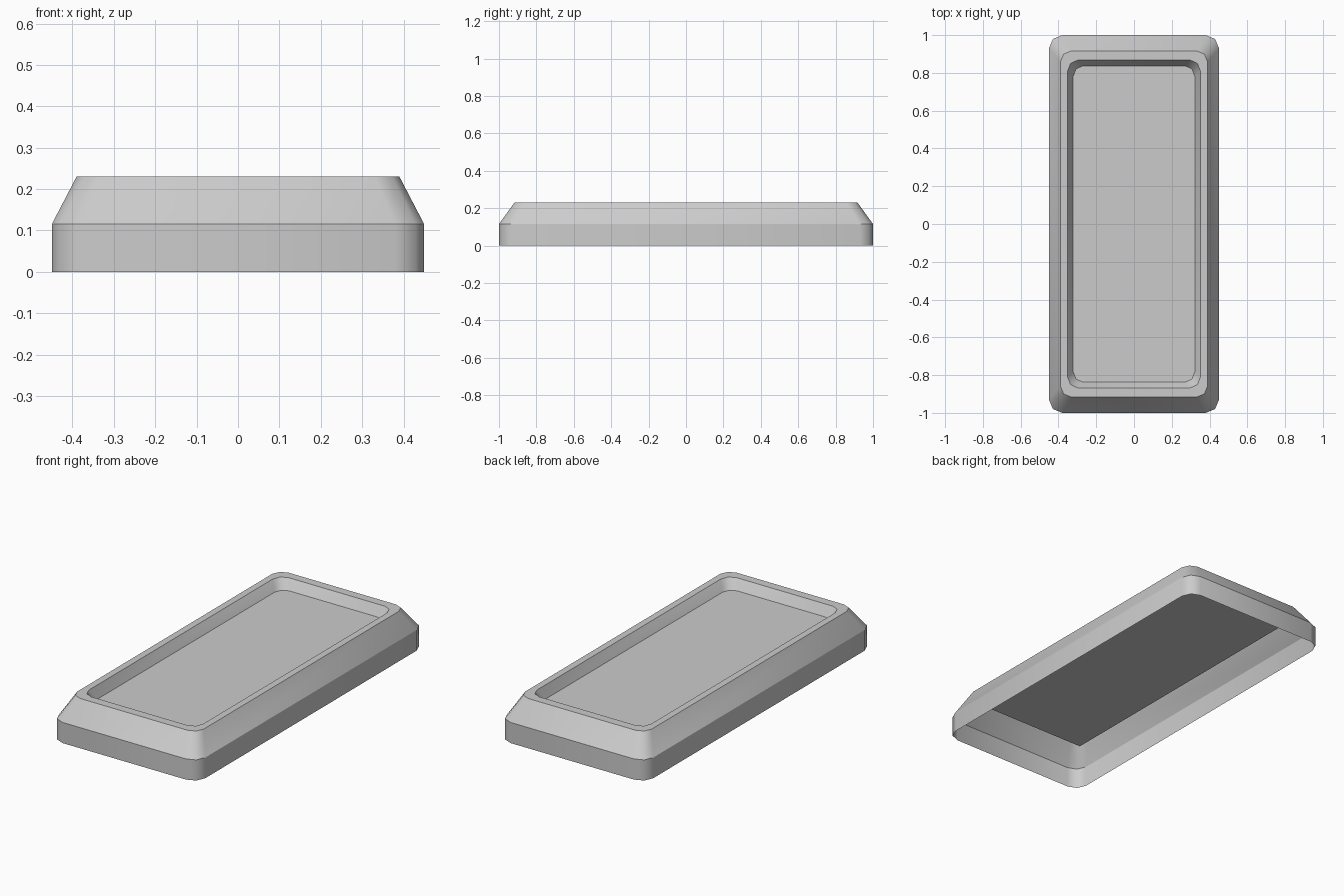
import bpy, bmesh
from math import cos, sin, pi

if "Cube" in bpy.data.objects:
    bpy.data.objects.remove(bpy.data.objects["Cube"])


def rounded_rect(hx, hy, z, rx, ry, segs=2):
    """Counter-clockwise loop of points with low-poly rounded corners."""
    pts = []
    for i, (sx, sy) in enumerate([(1, 1), (-1, 1), (-1, -1), (1, -1)]):
        for k in range(segs + 1):
            a = (i + k / segs) * pi / 2
            pts.append((sx * (hx - rx) + rx * cos(a), sy * (hy - ry) + ry * sin(a), z))
    return pts


def add_object(name, bm):
    me = bpy.data.meshes.new(name)
    bm.to_mesh(me)
    bm.free()
    ob = bpy.data.objects.new(name, me)
    bpy.context.collection.objects.link(ob)
    return ob


FLOOR_Z = 0.175

# frame shell: outer wall, sloped bevel, flat rim, recess wall (open underneath)
sections = [
    (0.45, 1.0, 0.0, 0.07, 0.07),
    (0.45, 1.0, 0.115, 0.07, 0.07),
    (0.39, 0.917, 0.23, 0.06, 0.06),
    (0.352, 0.868, 0.23, 0.055, 0.06),
    (0.322, 0.837, FLOOR_Z, 0.05, 0.055),
]
bm = bmesh.new()
rings = [[bm.verts.new(p) for p in rounded_rect(*s)] for s in sections]
n = len(rings[0])
for lo, hi in zip(rings, rings[1:]):
    for i in range(n):
        j = (i + 1) % n
        bm.faces.new((lo[i], lo[j], hi[j], hi[i])).smooth = True
# crisp edges along each ring, smooth around the corners
for ring in rings:
    for i in range(n):
        bm.edges.get((ring[i], ring[(i + 1) % n])).smooth = False
add_object("frame_shell", bm)

# floor panel: square-cornered sheet closing the recess
bm = bmesh.new()
hx, hy = 0.352, 0.865
bm.faces.new([bm.verts.new((x * hx, y * hy, FLOOR_Z))
              for x, y in [(-1, -1), (1, -1), (1, 1), (-1, 1)]])
add_object("floor_panel", bm)
